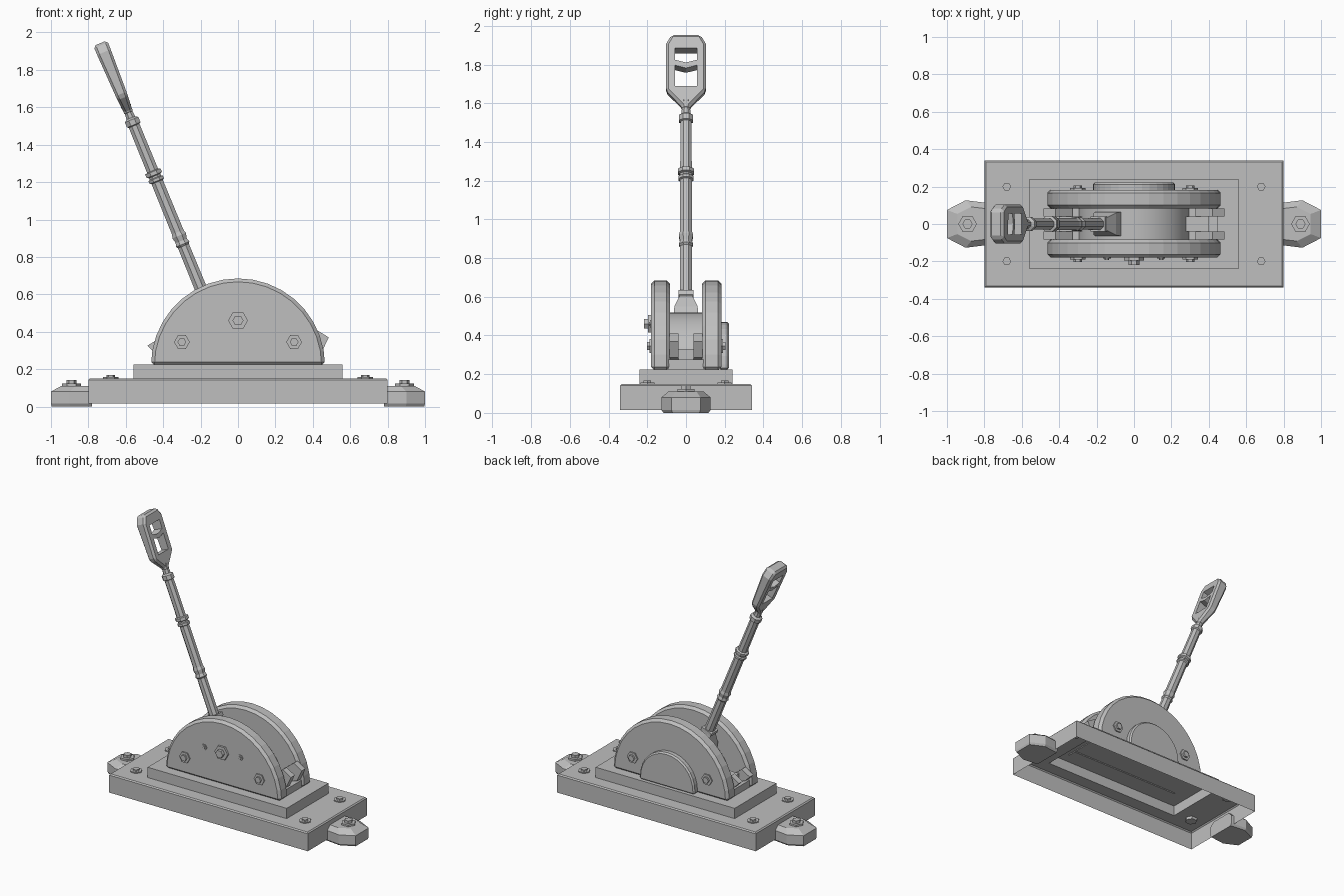
import bpy, bmesh, math
from mathutils import Matrix, Vector

cube = bpy.data.objects.get("Cube")
if cube:
    bpy.data.objects.remove(cube, do_unlink=True)

GREY = (0.52, 0.52, 0.52, 1)
metal = bpy.data.materials.new("plain grey")
metal.use_nodes = True
metal.diffuse_color = GREY
metal.node_tree.nodes["Principled BSDF"].inputs["Base Color"].default_value = GREY


def loft(name, rings, bottom=True, top=True, matrix=None, bevel=0, smooth=False):
    """Skin a stack of equal-length point rings."""
    bm = bmesh.new()
    loops = [[bm.verts.new(p) for p in ring] for ring in rings]
    n = len(loops[0])
    for a, b in zip(loops, loops[1:]):
        for i in range(n):
            j = (i + 1) % n
            bm.faces.new((a[i], a[j], b[j], b[i]))
    if bottom:
        bm.faces.new(loops[0][::-1])
    if top:
        bm.faces.new(loops[-1])
    bmesh.ops.recalc_face_normals(bm, faces=bm.faces)
    if matrix:
        bm.transform(matrix)
    mesh = bpy.data.meshes.new(name)
    bm.to_mesh(mesh)
    bm.free()
    mesh.materials.append(metal)
    obj = bpy.data.objects.new(name, mesh)
    bpy.context.collection.objects.link(obj)
    if bevel:
        mod = obj.modifiers.new("Bevel", 'BEVEL')
        mod.width, mod.segments = bevel, 1
        mod.limit_method, mod.angle_limit = 'ANGLE', math.radians(40)
    if smooth:
        bpy.ops.object.select_all(action='DESELECT')
        obj.select_set(True)
        bpy.context.view_layer.objects.active = obj
        bpy.ops.object.shade_smooth_by_angle(angle=math.radians(30))
    return obj


def rect(hx, hy, z):
    return [(-hx, -hy, z), (hx, -hy, z), (hx, hy, z), (-hx, hy, z)]


def ngon(r, z, n=6, ry=None):
    ry = r if ry is None else ry
    return [(r * math.cos(math.tau * (i + 0.5 * (n == 8)) / n),
             ry * math.sin(math.tau * (i + 0.5 * (n == 8)) / n), z) for i in range(n)]


def prism(name, profile, y0, y1, **kw):
    """Extrude an x-z profile along y."""
    return loft(name, [[(x, y, z) for x, z in profile] for y in (y0, y1)], **kw)


def arch(r, centre, foot, segments):
    arc = [(r * math.cos(math.pi * i / segments), centre + r * math.sin(math.pi * i / segments))
           for i in range(segments + 1)]
    return ([(r, foot)] + arc + [(-r, foot)]) if foot < centre else arc


def bolt(name, place, direction, r, height):
    """Hex washer with a smaller hex head; direction is the way it sticks out."""
    turn = Vector(direction).to_track_quat('Z', 'Y').to_matrix().to_4x4()
    m = Matrix.Translation(place) @ turn
    loft(name + "_washer", [ngon(r, -0.02), ngon(r, height * 0.4)], matrix=m)
    loft(name + "_head", [ngon(r * 0.55, 0), ngon(r * 0.55, height)], matrix=m)


# Hollow base with raised step, open underneath
loft("base", [rect(0.8, 0.34, 0.015), rect(0.8, 0.34, 0.142), rect(0.792, 0.332, 0.15),
              rect(0.56, 0.24, 0.15), rect(0.56, 0.24, 0.225)], bottom=False)

# End lugs and base bolts
for s, side in ((1, "left"), (-1, "right")):
    half = [(0.78, 0.112), (0.9, 0.127), (1.0, 0.075)]
    outline = half + [(x, -y) for x, y in reversed(half)]

    def ring(z, k, pull):
        return [(s * (0.78 + (x - 0.78) * pull), y * k, z) for x, y in outline]
    loft(side + "_lug", [ring(0, 0.92, 0.98), ring(0.015, 1, 1), ring(0.08, 1, 1),
                         ring(0.11, 0.72, 0.75)])
    bolt(side + "_lug_bolt", (s * 0.89, 0, 0.11), (0, 0, 1), 0.05, 0.032)
    for y, end in ((-0.2, "front"), (0.2, "back")):
        bolt(side + "_" + end + "_base_bolt", (s * 0.68, y, 0.15), (0, 0, 1), 0.042, 0.018)

# Half-round cheek plates
for y0, y1, end in ((-0.18, -0.083, "front"), (0.083, 0.183, "back")):
    prism(end + "_cheek", arch(0.465, 0.22, 0.22, 18), y0, y1, bevel=0.018)

# Drum, spacer and back cover between and behind the cheeks
prism("drum", arch(0.3, 0.22, 0.22, 18), -0.09, 0.09, smooth=True)
prism("spacer", [(-0.45, 0.22), (0.45, 0.22), (0.45, 0.275), (-0.45, 0.275)], -0.09, 0.09)
prism("spacer_rib", [(-0.4, 0.27), (0.4, 0.27), (0.4, 0.33), (-0.4, 0.33)], -0.04, 0.04)
prism("back_cover", arch(0.22, 0.25, 0.223, 16), 0.17, 0.222, bevel=0.01)

# Stop prongs at both ends
for s, drop, side in ((1, 0, "left"), (-1, 0.045, "right")):
    shape = [(0.33, 0.26), (0.445, 0.285), (0.485, 0.37 - drop), (0.42, 0.41 - drop),
             (0.33, 0.34 - drop)]
    for m, end in ((-1, "front"), (1, "back")):
        prism(side + "_" + end + "_prong", [(s * x, z) for x, z in shape], m * 0.04, m * 0.084)

# Cheek bolts
bolt("pivot_bolt", (0, -0.18, 0.46), (0, -1, 0), 0.053, 0.038)
for s, side in ((1, "left"), (-1, "right")):
    bolt(side + "_front_cheek_bolt", (s * 0.3, -0.18, 0.345), (0, -1, 0), 0.042, 0.022)
    bolt(side + "_back_cheek_bolt", (s * 0.3, 0.183, 0.345), (0, 1, 0), 0.042, 0.022)
    bolt(side + "_small_bolt", (s * 0.145, -0.18, 0.46), (0, -1, 0), 0.022, 0.012)

# Leaning lever: local z runs along the shaft
lean = Matrix.Translation((-0.03, 0, 0.22)) @ Matrix.Rotation(math.radians(-22.3), 4, 'Y')

loft("lever_foot", [rect(0.075, 0.065, 0.27), rect(0.065, 0.06, 0.33), rect(0.037, 0.033, 0.40),
                    rect(0.042, 0.04, 0.405), rect(0.042, 0.04, 0.43)], matrix=lean)

shaft = [(0.38, 0.036), (0.69, 0.034), (0.70, 0.042), (0.72, 0.035), (0.75, 0.042), (0.77, 0.036),
         (1.06, 0.035), (1.065, 0.045), (1.08, 0.045), (1.085, 0.036), (1.095, 0.036),
         (1.1, 0.048), (1.12, 0.048), (1.125, 0.034), (1.385, 0.033), (1.39, 0.042),
         (1.42, 0.042), (1.43, 0.026), (1.47, 0.024), (1.50, 0.03)]
loft("lever_shaft", [ngon(r, t, 8, r * 0.95) for t, r in shaft], matrix=lean)

# Grip with two chevron-edged windows, outline in the local y-z plane
half = [(0.022, 1.45), (0.025, 1.47), (0.104, 1.555), (0.104, 1.81), (0.075, 1.862)]
outline = half + [(-y, t) for y, t in reversed(half)]


def depth(t):
    return 0.024 + 0.016 * min(1, max(0, (t - 1.46) / 0.2))


grip = loft("grip", [[(s * depth(t), y, t) for y, t in outline] for s in (-1, 1)],
            matrix=lean, bevel=0.014)
windows = {
    "lower_window": [(-0.056, 1.575), (0.056, 1.575), (0.056, 1.69), (0, 1.675), (-0.056, 1.69)],
    "upper_window": [(-0.056, 1.72), (0, 1.705), (0.056, 1.72), (0.056, 1.785), (-0.056, 1.785)],
}
for name, shape in windows.items():
    cutter = loft(name + "_cutter", [[(x, y, t) for y, t in shape] for x in (-0.2, 0.2)],
                  matrix=lean)
    cutter.hide_render = True
    cutter.hide_viewport = True
    cut = grip.modifiers.new(name, 'BOOLEAN')
    cut.operation, cut.solver, cut.object = 'DIFFERENCE', 'EXACT', cutter
